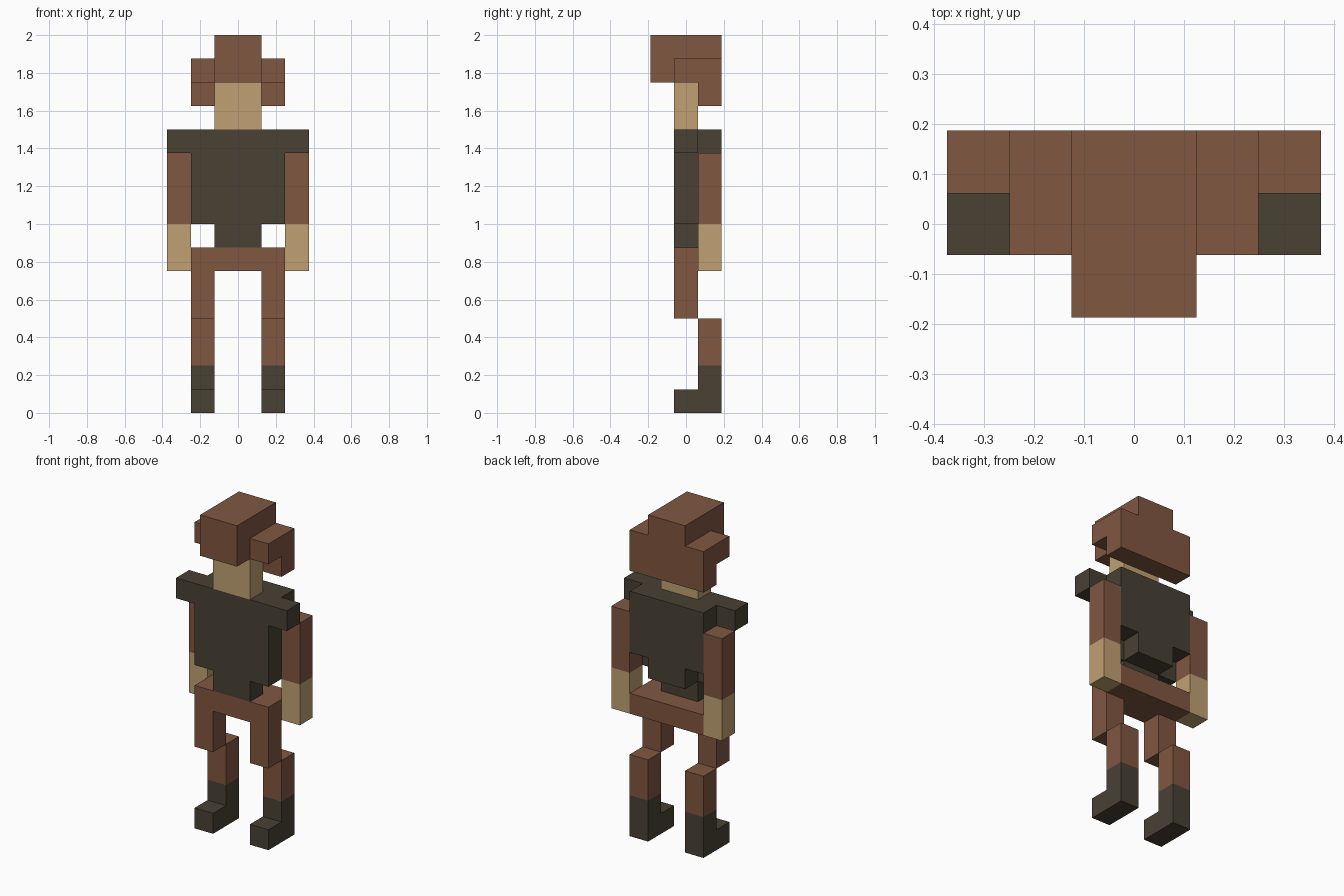
import bpy, bmesh, math
from mathutils import Vector
from itertools import product

cube = bpy.data.objects.get("Cube")
if cube:
    bpy.data.objects.remove(cube, do_unlink=True)

U = 0.125                          # edge of one block
ORIGIN = Vector((0, -1.5, 0))      # block grid is three blocks deep


def material(name, rgb):
    m = bpy.data.materials.new(name)
    m.use_nodes = True
    m.diffuse_color = (*rgb, 1)
    m.node_tree.nodes["Principled BSDF"].inputs["Base Color"].default_value = (*rgb, 1)
    return m


BROWN = material("brown leather", (0.220, 0.095, 0.053))
TAN = material("tan skin", (0.533, 0.356, 0.171))
DARK = material("dark olive cloth", (0.066, 0.052, 0.034))


def blocks(name, mat, *boxes):
    """Join boxes of blocks ((x0, x1), (y0, y1), (z0, z1)) into one closed shell."""
    cells = set()
    for box in boxes:
        cells.update(product(*(range(a, b) for a, b in box)))
    bm = bmesh.new()
    for cell in cells:
        for axis, side in product(range(3), (0, 1)):
            near = list(cell)
            near[axis] += 2 * side - 1
            if tuple(near) in cells:
                continue
            u, v = (axis + 1) % 3, (axis + 2) % 3
            corners = []
            for du, dv in ((0, 0), (1, 0), (1, 1), (0, 1)):
                p = Vector(cell)
                p[axis] += side
                p[u] += du
                p[v] += dv
                corners.append(bm.verts.new((p + ORIGIN) * U))
            bm.faces.new(corners if side else corners[::-1])
    bmesh.ops.remove_doubles(bm, verts=bm.verts, dist=1e-4)
    # merge the flat areas into single faces
    bmesh.ops.dissolve_limit(bm, angle_limit=math.radians(1),
                             verts=bm.verts, edges=bm.edges)
    mesh = bpy.data.meshes.new(name)
    bm.to_mesh(mesh)
    bm.free()
    mesh.materials.append(mat)
    obj = bpy.data.objects.new(name, mesh)
    bpy.context.collection.objects.link(obj)
    return obj


# Hair: crown with fringe, sides, and longer back
blocks("hair", BROWN,
       ((-1, 1), (0, 3), (14, 16)),
       ((-2, 2), (1, 3), (14, 15)),
       ((-2, 2), (2, 3), (13, 15)))

# Face and neck
blocks("face", TAN, ((-1, 1), (1, 2), (12, 14)))

# Shirt: chest, shoulders, back with a central tail, and waist
blocks("shirt", DARK,
       ((-2, 2), (1, 2), (8, 12)),
       ((-3, 3), (1, 2), (11, 12)),
       ((-2, 2), (2, 3), (9, 12)),
       ((-1, 1), (2, 3), (8, 9)),
       ((-1, 1), (1, 2), (7, 8)))

# Hips
blocks("hips", BROWN, ((-2, 2), (1, 3), (6, 7)))

# Arms and legs on both sides
for side in ("left", "right"):
    arm = (2, 3) if side == "left" else (-3, -2)
    leg = (1, 2) if side == "left" else (-2, -1)
    blocks(side + "_sleeve", BROWN, (arm, (2, 3), (8, 11)))
    blocks(side + "_hand", TAN, (arm, (2, 3), (6, 8)))
    blocks(side + "_thigh", BROWN, (leg, (1, 2), (4, 6)))
    blocks(side + "_shin", BROWN, (leg, (2, 3), (2, 4)))
    blocks(side + "_boot", DARK, (leg, (2, 3), (0, 2)), (leg, (1, 2), (0, 1)))
